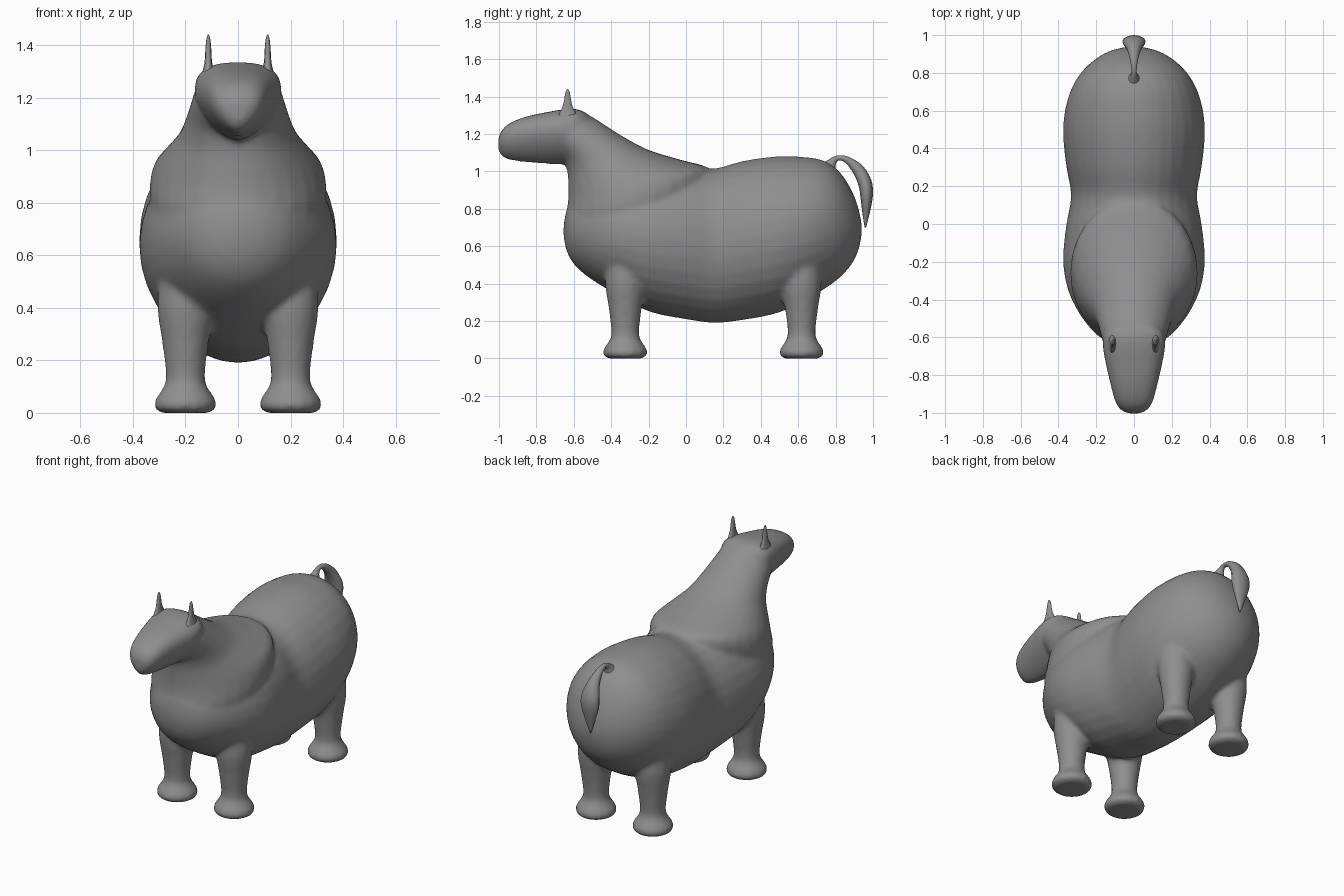
import bpy, bmesh, math

grey = bpy.data.materials.new("warm_grey")
grey.diffuse_color = (0.275, 0.275, 0.275, 1)


def spline(rows, steps):
    """Catmull-Rom resampling of a list of equal-length tuples."""
    out = []
    for i in range(len(rows) - 1):
        p0, p1 = rows[max(i - 1, 0)], rows[i]
        p2, p3 = rows[i + 1], rows[min(i + 2, len(rows) - 1)]
        for s in range(steps):
            t = s / steps
            out.append(tuple(
                0.5 * (2 * b + (c - a) * t + (2 * a - 5 * b + 4 * c - d) * t * t
                       + (3 * b - a - 3 * c + d) * t ** 3)
                for a, b, c, d in zip(p0, p1, p2, p3)))
    return out + [rows[-1]]


def loft(bm, rows, x=0.0, sides=24, steps=3, mid=0.5, p_lo=2.0, p_hi=2.0):
    """Skin rings; each row is (y0, z0, y1, z1, half width) across the section."""
    rings = []
    for y0, z0, y1, z1, w in spline(rows, steps):
        ring = []
        for k in range(sides):
            a = 2 * math.pi * k / sides
            c, s = math.cos(a), math.sin(a)
            p = p_hi if s > 0 else p_lo
            u = math.copysign(abs(c) ** (2 / p), c) * w
            v = math.copysign(abs(s) ** (2 / p), s)
            v = mid + v * ((1 - mid) if v > 0 else mid)
            ring.append(bm.verts.new((x + u, y0 + (y1 - y0) * v, z0 + (z1 - z0) * v)))
        rings.append(ring)
    for r, q in zip(rings, rings[1:]):
        for k in range(sides):
            n = (k + 1) % sides
            bm.faces.new((r[k], r[n], q[n], q[k]))
    bm.faces.new(rings[0])
    bm.faces.new(rings[-1])


def make_object(name, bm):
    bmesh.ops.recalc_face_normals(bm, faces=bm.faces)
    for f in bm.faces:
        f.smooth = True
    me = bpy.data.meshes.new(name)
    bm.to_mesh(me)
    bm.free()
    me.materials.append(grey)
    ob = bpy.data.objects.new(name, me)
    bpy.context.collection.objects.link(ob)
    return ob


bm = bmesh.new()

# Barrel with round chest and rump
loft(bm, [(y, lo, y, hi, w) for y, lo, hi, w in [
    (-0.655, 0.66, 0.70, 0.02), (-0.64, 0.58, 0.79, 0.10), (-0.60, 0.505, 0.86, 0.18),
    (-0.53, 0.44, 0.92, 0.25), (-0.43, 0.375, 0.97, 0.315), (-0.32, 0.31, 1.0, 0.358),
    (-0.18, 0.245, 1.03, 0.376), (0.0, 0.21, 1.03, 0.358), (0.15, 0.19, 1.015, 0.333),
    (0.30, 0.205, 1.055, 0.358), (0.48, 0.24, 1.08, 0.376), (0.62, 0.30, 1.078, 0.362),
    (0.73, 0.365, 1.06, 0.325), (0.82, 0.43, 1.0, 0.265), (0.89, 0.51, 0.89, 0.18),
    (0.925, 0.59, 0.79, 0.10), (0.94, 0.67, 0.71, 0.02)]], sides=32)

# Neck sweeping up from the shoulders
loft(bm, [
    (-0.58, 0.60, 0.05, 0.70, 0.28), (-0.64, 0.72, 0.11, 0.88, 0.335),
    (-0.63, 0.85, 0.13, 1.01, 0.325), (-0.63, 0.94, -0.02, 1.06, 0.275),
    (-0.635, 1.0, -0.20, 1.115, 0.225), (-0.655, 1.06, -0.35, 1.195, 0.195),
    (-0.71, 1.12, -0.49, 1.285, 0.17), (-0.73, 1.20, -0.56, 1.32, 0.145)], sides=28)

# Head, broad on top and narrow at the jaw
loft(bm, [(y, lo, y, hi, w) for y, lo, hi, w in [
    (-1.003, 1.11, 1.18, 0.03), (-0.985, 1.08, 1.22, 0.07), (-0.94, 1.06, 1.26, 0.10),
    (-0.85, 1.048, 1.295, 0.125), (-0.74, 1.04, 1.318, 0.15), (-0.65, 1.04, 1.333, 0.166),
    (-0.58, 1.09, 1.333, 0.158), (-0.53, 1.17, 1.31, 0.11)]],
    mid=0.62, p_lo=1.6, p_hi=2.5)

# Four legs with flared feet
for x in (-0.2, 0.2):
    for y in (-0.325, 0.618):
        loft(bm, [(y - r, z, y + r, z, r) for z, r in [
            (0.0, 0.09), (0.012, 0.113), (0.035, 0.121), (0.065, 0.107), (0.115, 0.076),
            (0.20, 0.08), (0.30, 0.094), (0.40, 0.108), (0.55, 0.10)]],
            x=x, sides=16, steps=2)

# Merge the overlapping parts into one skin and soften the joints
body = make_object("body", bm)
remesh = body.modifiers.new("merge", 'REMESH')
remesh.mode = 'VOXEL'
remesh.voxel_size = 0.013
remesh.use_smooth_shade = True
soften = body.modifiers.new("soften", 'SMOOTH')
soften.factor = 0.5
soften.iterations = 9
bpy.context.view_layer.update()
skin = bpy.data.meshes.new_from_object(
    body.evaluated_get(bpy.context.evaluated_depsgraph_get()))
body.modifiers.clear()
body.data = skin
skin.materials.clear()
skin.materials.append(grey)
for f in skin.polygons:
    f.use_smooth = True
    f.material_index = 0

# Pointed ears
for side, x in (("left", 0.113), ("right", -0.113)):
    bm = bmesh.new()
    loft(bm, [(-0.633 - d, z, -0.633 + d, z, w) for z, d, w in [
        (1.27, 0.065, 0.03), (1.32, 0.042, 0.017), (1.35, 0.027, 0.013),
        (1.39, 0.018, 0.011), (1.425, 0.012, 0.007), (1.44, 0.003, 0.002)]],
        x=x, sides=10, steps=2)
    make_object(side + "_ear", bm)

# Tail arching over the rump to a hanging tuft
bm = bmesh.new()
loft(bm, [
    (0.72, 1.035, 0.80, 1.005, 0.04), (0.765, 1.065, 0.80, 1.035, 0.02),
    (0.81, 1.085, 0.815, 1.058, 0.014), (0.87, 1.078, 0.855, 1.045, 0.02),
    (0.945, 1.03, 0.90, 0.98, 0.036), (0.99, 0.955, 0.925, 0.915, 0.058),
    (1.0, 0.88, 0.933, 0.86, 0.06), (0.985, 0.79, 0.942, 0.785, 0.035),
    (0.963, 0.70, 0.955, 0.70, 0.004)], sides=12, steps=3)
make_object("tail", bm)
